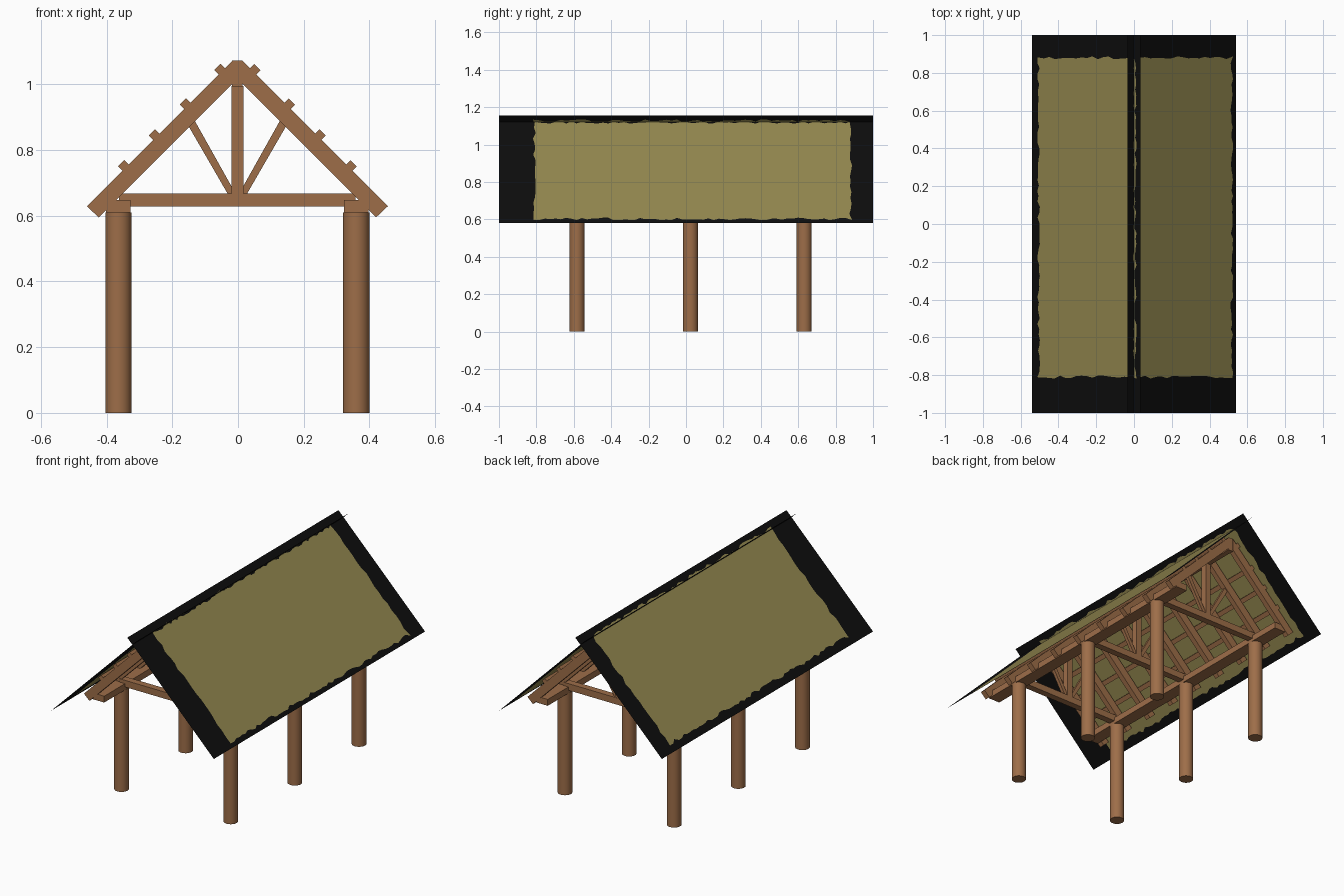
import bpy, bmesh, math, random
from mathutils import Vector, Matrix

if "Cube" in bpy.data.objects:
    bpy.data.objects.remove(bpy.data.objects["Cube"])

random.seed(4)
CX, CY = -0.002, 0.024            # the timber frame sits slightly off centre
Y0, Y1 = -0.80, 0.848             # length of the frame
POST_Y = (-0.583, 0.024, 0.632)


def material(name, rgb):
    m = bpy.data.materials.new(name)
    m.diffuse_color = (*rgb, 1)
    m.use_nodes = True
    m.node_tree.nodes["Principled BSDF"].inputs["Base Color"].default_value = m.diffuse_color
    return m


WOOD = material("brown wood", (0.34, 0.155, 0.066))
THATCH = material("olive thatch", (0.29, 0.245, 0.078))
BLACK = material("black edging", (0.004, 0.004, 0.004))


def finish(name, bm, *mats):
    bmesh.ops.recalc_face_normals(bm, faces=bm.faces)
    mesh = bpy.data.meshes.new(name)
    bm.to_mesh(mesh)
    bm.free()
    for m in mats:
        mesh.materials.append(m)
    ob = bpy.data.objects.new(name, mesh)
    bpy.context.collection.objects.link(ob)
    return ob


def add_prism(bm, profile, y0, y1):
    """Extrude an x-z outline along y."""
    f = bm.faces.new([bm.verts.new((CX + x, y0, z)) for x, z in profile])
    new = bmesh.ops.extrude_face_region(bm, geom=[f])["geom"]
    for v in new:
        if isinstance(v, bmesh.types.BMVert):
            v.co.y = y1


def prisms(name, profiles, spans, mirror=False):
    bm = bmesh.new()
    for p in profiles:
        for y0, y1 in spans:
            add_prism(bm, p, y0, y1)
            if mirror:
                add_prism(bm, [(-x, z) for x, z in p], y0, y1)
    return finish(name, bm, WOOD)


def rect(x0, x1, z0, z1):
    return [(x0, z0), (x1, z0), (x1, z1), (x0, z1)]


def around(ys, half):
    return [(y - half, y + half) for y in ys]


# Round posts
bm = bmesh.new()
for x in (-0.362, 0.362):
    for y in POST_Y:
        bmesh.ops.create_cone(bm, cap_ends=True, segments=32, radius1=0.04, radius2=0.04,
                              depth=0.61, matrix=Matrix.Translation((CX + x, y, 0.305)))
posts = finish("posts", bm, WOOD)
bpy.context.view_layer.objects.active = posts
posts.select_set(True)
bpy.ops.object.shade_smooth_by_angle(angle=math.radians(40))

# Long beams: wall plates and ridge
prisms("wall_plates", [rect(0.325, 0.40, 0.61, 0.648)], [(Y0, Y1)], mirror=True)
prisms("ridge_beam", [rect(-0.016, 0.016, 0.993, 1.073)], [(Y0, Y1)])

# Trusses over the posts
prisms("tie_beams", [rect(-0.36, 0.36, 0.628, 0.668)], around(POST_Y, 0.02))
prisms("king_posts", [rect(-0.018, 0.018, 0.668, 0.995)], around(POST_Y, 0.018))
prisms("struts", [[(0.018, 0.668), (0.03, 0.668), (0.148, 0.872), (0.13, 0.89), (0.018, 0.69)]],
       around(POST_Y, 0.01), mirror=True)

# Nine pairs of rafters
rafter = [(0.014, 1.003), (0.422, 0.595), (0.458, 0.629), (0.014, 1.073)]
prisms("rafters", [rafter], around([CY + 0.2025 * k for k in range(-4, 5)], 0.016), mirror=True)

# Roof battens lying on the rafters
battens = []
for x in (0.061, 0.166, 0.260, 0.354):
    top = Vector((x, 1.114 - x))
    along, out = Vector((0.0095, -0.0095)), Vector((0.0145, 0.0145))
    battens.append([top - along, top + along, top + along - out, top - along - out])
prisms("battens", battens, [(Y0, Y1)], mirror=True)


# Roof sheets: thin planes with a ragged thatch patch inside a black border
def roof_sheet(name, side, u_in, u_out):
    """u is the distance from the middle towards the eaves."""
    n_u, n_v = 18, 60
    us = [-0.034] + [u_in + (u_out - u_in) * i / n_u for i in range(n_u + 1)] + [0.54]
    vs = [-1.0] + [-0.81 + 1.69 * j / n_v for j in range(n_v + 1)] + [1.0]
    bm = bmesh.new()
    grid = []
    for i, u in enumerate(us):
        row = []
        for j, v in enumerate(vs):
            uu, vv = u, v
            if i in (1, n_u + 1):
                uu += random.uniform(-0.007, 0.007)
            if j in (1, n_v + 1):
                vv += random.uniform(-0.008, 0.008)
            row.append(bm.verts.new((side * uu, vv, 1.12 - uu)))
        grid.append(row)
    for i in range(len(us) - 1):
        for j in range(len(vs) - 1):
            f = bm.faces.new((grid[i][j], grid[i + 1][j], grid[i + 1][j + 1], grid[i][j + 1]))
            inside = 1 <= i <= n_u and 1 <= j <= n_v
            f.material_index = 0 if inside else 1
    ob = finish(name, bm, THATCH, BLACK)
    # make the sheet face outwards
    if ob.data.polygons[0].normal.z < 0:
        ob.data.flip_normals()


roof_sheet("roof_sheet_left", -1, -0.008, 0.505)
roof_sheet("roof_sheet_right", 1, 0.002, 0.518)
